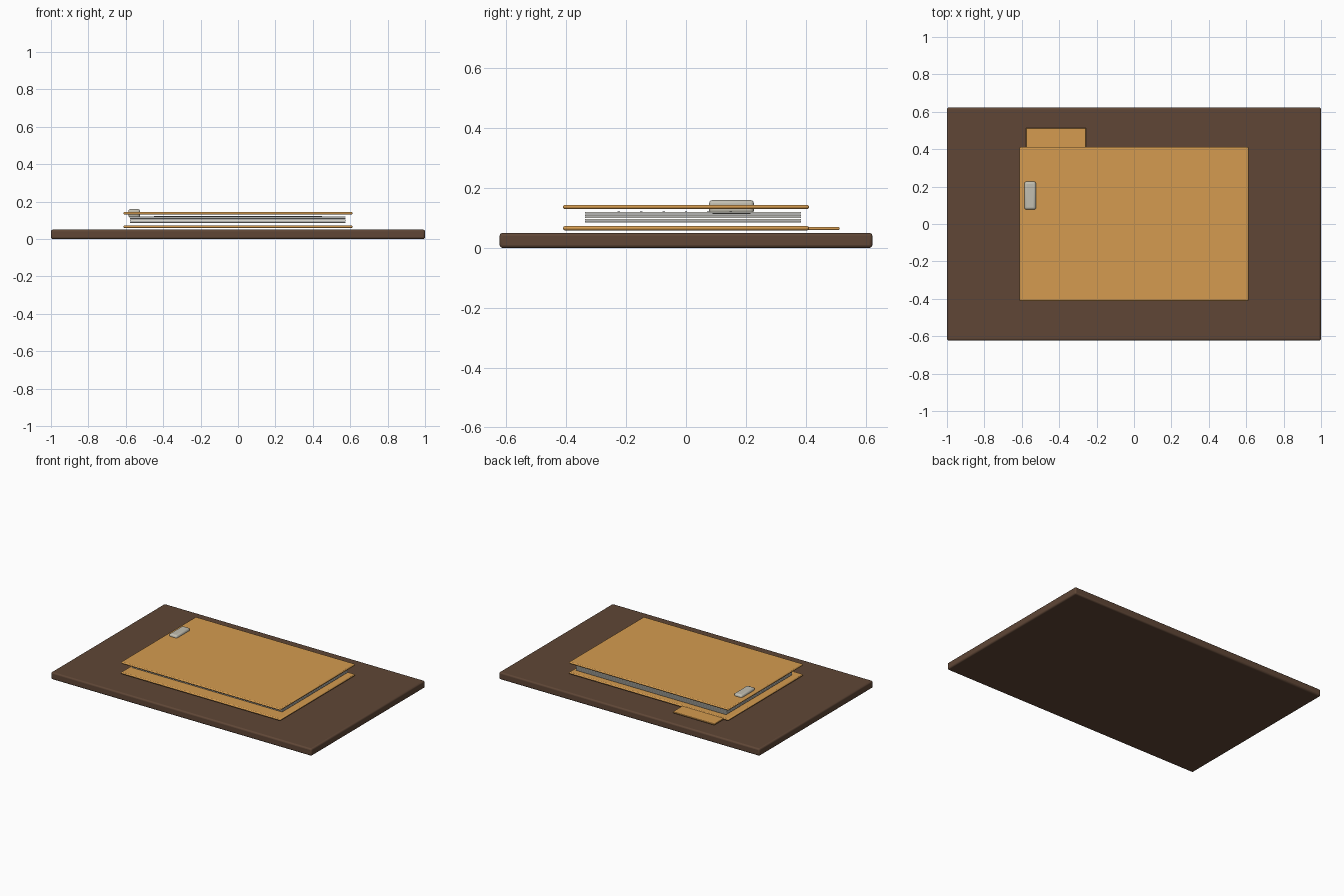
import bpy

cube = bpy.data.objects.get("Cube")
if cube:
    bpy.data.objects.remove(cube, do_unlink=True)


def make_material(name, color, roughness=0.7):
    mat = bpy.data.materials.new(name)
    mat.use_nodes = True
    rgba = (*color, 1.0)
    mat.diffuse_color = rgba
    shader = mat.node_tree.nodes["Principled BSDF"]
    shader.inputs["Base Color"].default_value = rgba
    shader.inputs["Roughness"].default_value = roughness
    return mat


wood = make_material("dark_wood", (0.115, 0.062, 0.037))
manila = make_material("manila_card", (0.66, 0.33, 0.08))
paper = make_material("paper", (0.8, 0.79, 0.72))
ink = make_material("ink", (0.03, 0.03, 0.035))
metal = make_material("clip_metal", (0.54, 0.52, 0.44), 0.4)


def box(name, x, y, z, mat, bevel=0.0, segments=2):
    """Box spanning the given (low, high) ranges, with optional rounded edges."""
    spans = (x, y, z)
    bpy.ops.mesh.primitive_cube_add(size=1, location=[(a + b) / 2 for a, b in spans])
    obj = bpy.context.object
    obj.name = name
    obj.scale = [b - a for a, b in spans]
    bpy.ops.object.transform_apply(location=False, rotation=False, scale=True)
    obj.data.materials.append(mat)
    if bevel:
        mod = obj.modifiers.new("rounded_edges", "BEVEL")
        mod.width = bevel
        mod.segments = segments
        bpy.ops.object.shade_smooth_by_angle()
    return obj


# Desk slab
box("desk_top", (-1, 1), (-0.623, 0.623), (0, 0.05), wood, 0.01, 3)

# Folder: back card with tab, and raised front card
for name, low in (("folder_back", 0.059), ("folder_cover", 0.13)):
    box(name, (-0.612, 0.612), (-0.411, 0.411), (low, low + 0.014), manila, 0.006)
box("folder_tab", (-0.577, -0.257), (0.39, 0.513), (0.06, 0.07), manila, 0.003)

# Loose stack of sheets between the cards
SHEETS = 5
for i in range(SHEETS):
    low = 0.085 + i * 0.0075
    box(f"sheet_{i + 1}", (-0.577, 0.575), (-0.337, 0.385), (low, low + 0.005), paper)

# Written lines on the top sheet
for i in range(6):
    y = -0.225 + i * 0.075
    box(f"written_line_{i + 1}", (-0.45, 0.45), (y - 0.004, y + 0.004),
        (0.1195, 0.122), ink)

# Clip gripping the cover
box("paper_clip", (-0.586, -0.524), (0.077, 0.227), (0.114, 0.16), metal, 0.012, 3)
